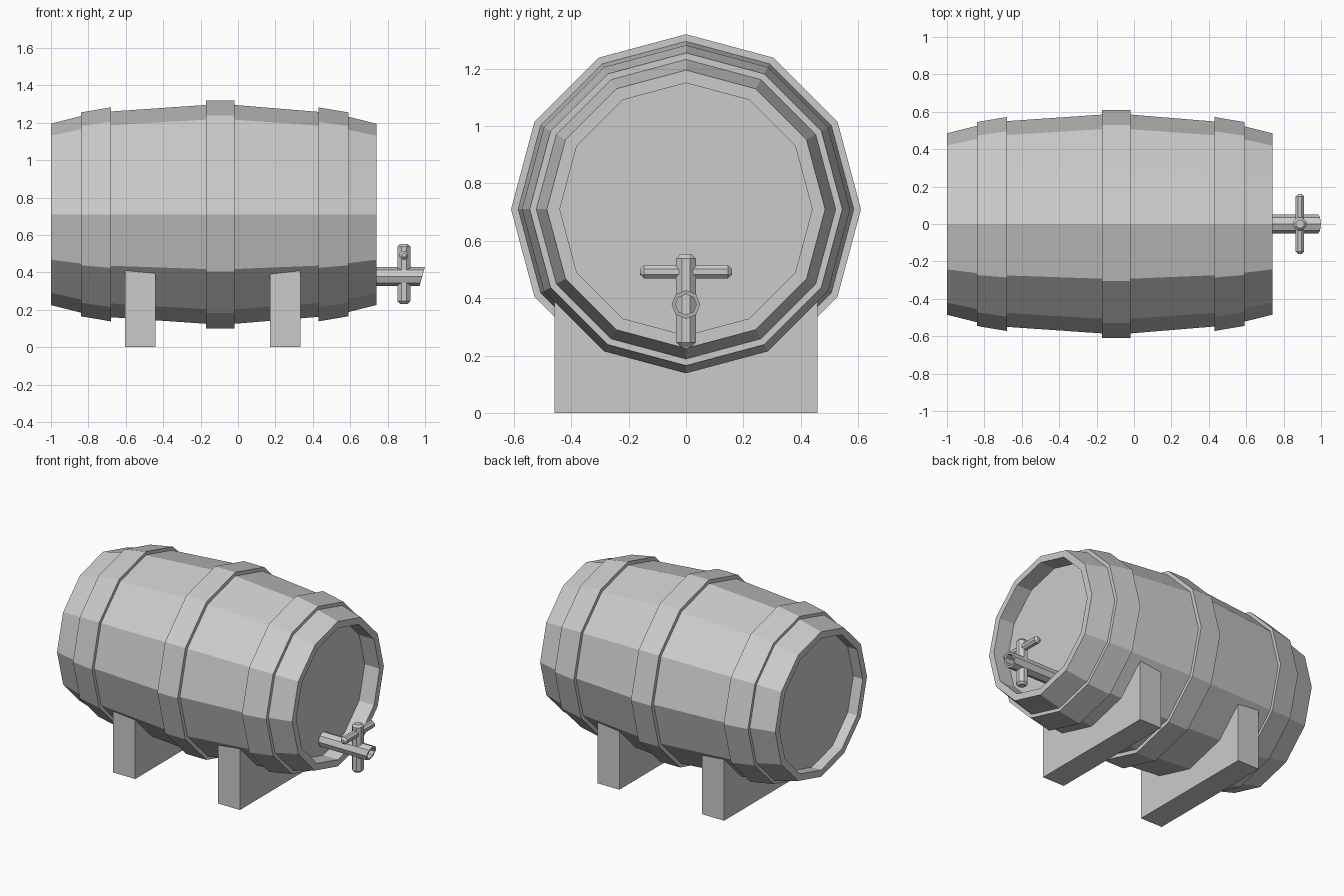
import bpy, bmesh
from math import sin, cos, pi
from mathutils import Matrix

if "Cube" in bpy.data.objects:
    bpy.data.objects.remove(bpy.data.objects["Cube"])

AXIS_Z = 0.71


def finish(bm, name):
    bmesh.ops.recalc_face_normals(bm, faces=bm.faces[:])
    mesh = bpy.data.meshes.new(name)
    bm.to_mesh(mesh)
    bm.free()
    obj = bpy.data.objects.new(name, mesh)
    bpy.context.collection.objects.link(obj)
    return obj


def lathe(name, profile, sides, z=0.0, phase=0.0, closed=False, matrix=None):
    """Revolve (x, radius) points about the x axis; caps the ends unless closed."""
    bm = bmesh.new()
    rings = []
    for x, r in profile:
        angles = [phase + 2 * pi * i / sides for i in range(sides)]
        rings.append([bm.verts.new((x, r * cos(a), z + r * sin(a))) for a in angles])
    pairs = list(zip(rings, rings[1:]))
    if closed:
        pairs.append((rings[-1], rings[0]))
    else:
        bm.faces.new(rings[0])
        bm.faces.new(rings[-1])
    for a, b in pairs:
        for i in range(sides):
            j = (i + 1) % sides
            bm.faces.new((a[i], a[j], b[j], b[i]))
    if matrix:
        bm.transform(matrix)
    return finish(bm, name)


# Barrel staves with a recessed head at each end
lathe("barrel", [(-0.93, 0.44), (-1.0, 0.44), (-1.0, 0.485), (-0.84, 0.525),
                 (-0.68, 0.55), (-0.17, 0.585), (-0.02, 0.585), (0.43, 0.548),
                 (0.59, 0.522), (0.74, 0.485), (0.74, 0.44), (0.63, 0.44)],
      12, AXIS_Z)

# Three hoops
for name, x0, r0, x1, r1 in (("rear_hoop", -0.84, 0.545, -0.68, 0.572),
                             ("middle_hoop", -0.17, 0.61, -0.02, 0.61),
                             ("front_hoop", 0.43, 0.572, 0.59, 0.545)):
    lathe(name, [(x0, r0), (x1, r1), (x1, r1 - 0.04), (x0, r0 - 0.04)],
          12, AXIS_Z, closed=True)

# Two cradle blocks, their tops following the barrel just under its surface
saddle = [(0.53 * cos(a), AXIS_Z + 0.53 * sin(a))
          for a in (-pi / 6 - i * pi / 6 for i in range(5))]
outline = [(-0.458, 0), (0.458, 0), (0.458, saddle[0][1])] + saddle[1:-1] \
    + [(-0.458, saddle[0][1])]
for name, x0, x1 in (("rear_stand", -0.603, -0.44), ("front_stand", 0.172, 0.335)):
    bm = bmesh.new()
    face = bm.faces.new([bm.verts.new((x0, y, z)) for y, z in outline])
    ext = bmesh.ops.extrude_face_region(bm, geom=[face], use_keep_orig=True)
    moved = [v for v in ext["geom"] if isinstance(v, bmesh.types.BMVert)]
    bmesh.ops.translate(bm, verts=moved, vec=(x1 - x0, 0, 0))
    finish(bm, name)

# Hollow spout with a slanted mouth
spout = lathe("tap_spout", [(0.60, 0.05), (0.985, 0.05), (0.985, 0.036), (0.87, 0.036)],
              8, 0.378)
for v in spout.data.vertices:
    if v.co.x > 0.98:
        v.co.x += 0.28 * (v.co.z - 0.378)


# Tap post and handle: octagonal rods with chamfered ends
def rod(name, half, r, matrix):
    c = 0.014
    lathe(name, [(-half, r - c), (c - half, r), (half - c, r), (half, r - c)],
          8, phase=pi / 8, matrix=matrix)


rod("tap_post", 0.16, 0.037,
    Matrix.Translation((0.887, 0, 0.392)) @ Matrix.Rotation(pi / 2, 4, 'Y'))
rod("tap_handle", 0.16, 0.025,
    Matrix.Translation((0.887, 0, 0.492)) @ Matrix.Rotation(pi / 2, 4, 'Z'))
